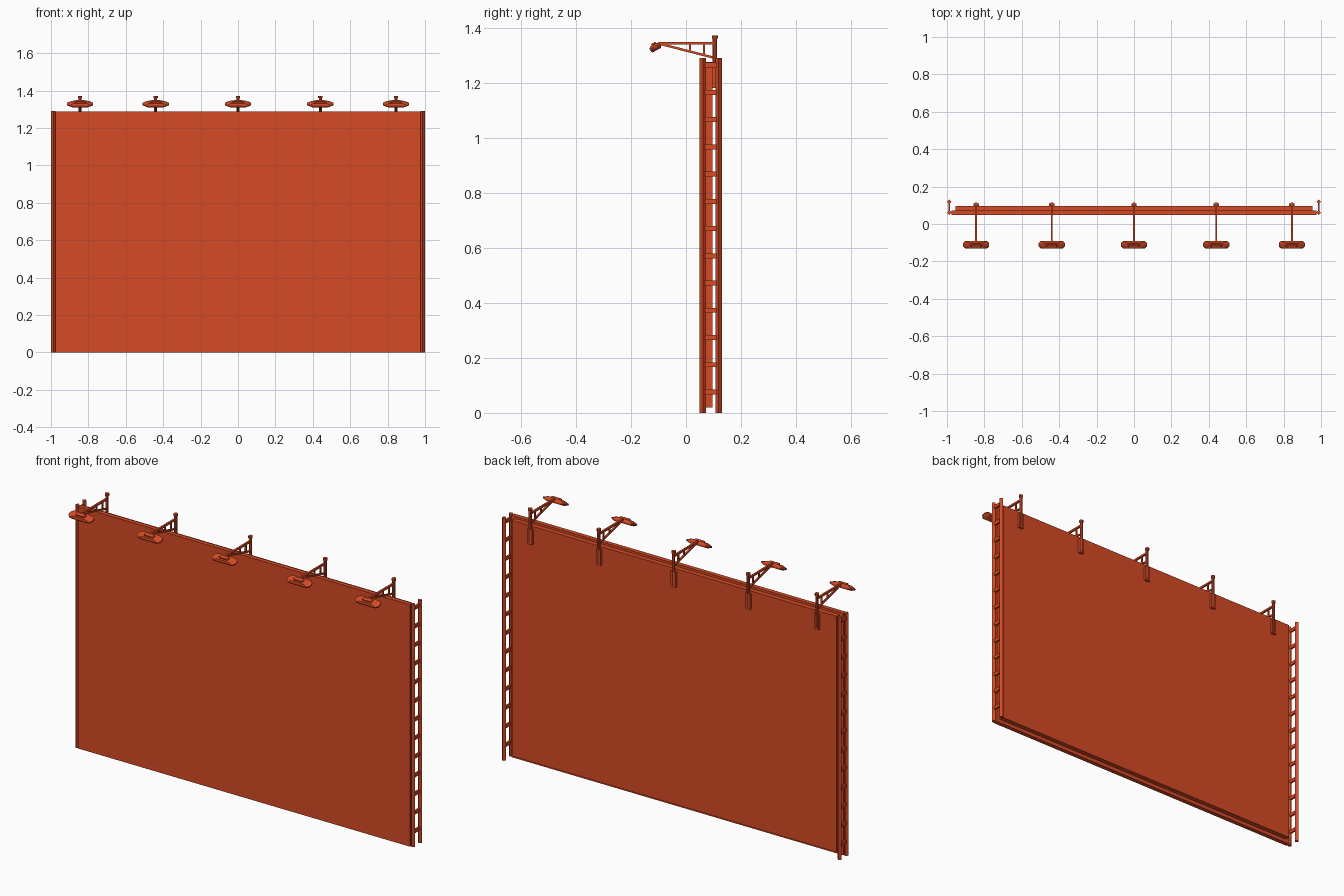
import bpy, bmesh, math
from mathutils import Vector, Matrix

cube = bpy.data.objects.get("Cube")
if cube:
    bpy.data.objects.remove(cube, do_unlink=True)

paint = bpy.data.materials.new("orange_red_paint")
paint.use_nodes = True
colour = (0.67, 0.068, 0.018, 1)
paint.diffuse_color = colour
paint.node_tree.nodes["Principled BSDF"].inputs["Base Color"].default_value = colour


def finish(name, bm):
    bmesh.ops.recalc_face_normals(bm, faces=bm.faces)
    mesh = bpy.data.meshes.new(name)
    bm.to_mesh(mesh)
    bm.free()
    mesh.materials.append(paint)
    obj = bpy.data.objects.new(name, mesh)
    bpy.context.collection.objects.link(obj)
    return obj


def add_box(bm, low, high):
    low, high = Vector(low), Vector(high)
    size = high - low
    mat = Matrix.Translation((low + high) / 2) @ Matrix.Diagonal((*size, 1))
    bmesh.ops.create_cube(bm, size=1, matrix=mat)


def add_bar(bm, start, end, radius, sides=4, turn=0):
    """Straight prism between two points."""
    start, end = Vector(start), Vector(end)
    axis = end - start
    mat = (Matrix.Translation((start + end) / 2)
           @ axis.to_track_quat('Z', 'Y').to_matrix().to_4x4()
           @ Matrix.Rotation(turn, 4, 'Z'))
    bmesh.ops.create_cone(bm, cap_ends=True, segments=sides, radius1=radius,
                          radius2=radius, depth=axis.length, matrix=mat)


def add_lamp_shell(bm, levels, mat):
    """Loft chamfered rectangles given as (half length, half width, height)."""
    rings = []
    for a, b, z in levels:
        c = b * 0.6
        quarter = [(a, b - c), (a - c, b)]
        outline = quarter + [(-x, y) for x, y in reversed(quarter)]
        outline += [(-x, -y) for x, y in outline]
        rings.append([bm.verts.new(mat @ Vector((x, y, z))) for x, y in outline])
    for lower, upper in zip(rings, rings[1:]):
        for i in range(len(lower)):
            j = (i + 1) % len(lower)
            bm.faces.new((lower[i], lower[j], upper[j], upper[i]))
    bm.faces.new(rings[0])
    bm.faces.new(rings[-1])


# Display board: front sheet and the slightly smaller backing
bm = bmesh.new()
add_box(bm, (-0.977, 0.049, 0), (0.977, 0.072, 1.287))
finish("front_panel", bm)
bm = bmesh.new()
add_box(bm, (-0.955, 0.072, 0.02), (0.955, 0.097, 1.275))
finish("backing_panel", bm)

# Ladder at each end: two diamond rails and thirteen rungs
for side, label in ((1, "left"), (-1, "right")):
    x = side * 0.9875
    bm = bmesh.new()
    for y in (0.061, 0.119):
        add_bar(bm, (x, y, 0), (x, y, 1.29), 0.0125)
    finish(label + "_ladder_rails", bm)
    bm = bmesh.new()
    for i in range(13):
        z = 0.076 + i * 0.099
        add_box(bm, (x - 0.005, 0.063, z - 0.009), (x + 0.005, 0.117, z + 0.009))
    finish(label + "_ladder_rungs", bm)

# Five floodlights on braced arms
for n, x in enumerate((-0.844, -0.44, 0, 0.44, 0.844), 1):
    # Post with its cap and mounting bracket
    bm = bmesh.new()
    add_bar(bm, (x, 0.105, 1.19), (x, 0.105, 1.36), 0.008, 8)
    add_bar(bm, (x, 0.105, 1.36), (x, 0.105, 1.372), 0.011, 8)
    add_box(bm, (x - 0.014, 0.096, 1.18), (x + 0.014, 0.11, 1.262))
    finish(f"lamp_post_{n}", bm)

    # Arm, diagonal brace and two struts
    bm = bmesh.new()
    square = math.pi / 4
    add_bar(bm, (x, -0.1, 1.343), (x, 0.105, 1.343), 0.007, 4, square)
    add_bar(bm, (x, -0.09, 1.34), (x, 0.105, 1.29), 0.006, 4, square)
    for y, z in ((0.065, 1.3), (0.015, 1.313)):
        add_bar(bm, (x, y, z), (x, y, 1.343), 0.005, 4, square)
    finish(f"lamp_arm_{n}", bm)

    # Tilted lamp housing aimed back at the board
    bm = bmesh.new()
    mat = (Matrix.Translation((x, -0.111, 1.328))
           @ Matrix.Rotation(math.radians(27), 4, 'X'))
    add_lamp_shell(bm, [(0.052, 0.018, -0.011), (0.07, 0.022, -0.003),
                        (0.07, 0.022, 0.003), (0.046, 0.017, 0.012)], mat)
    add_lamp_shell(bm, [(0.03, 0.01, 0.012), (0.026, 0.008, 0.019)], mat)
    finish(f"lamp_head_{n}", bm)
